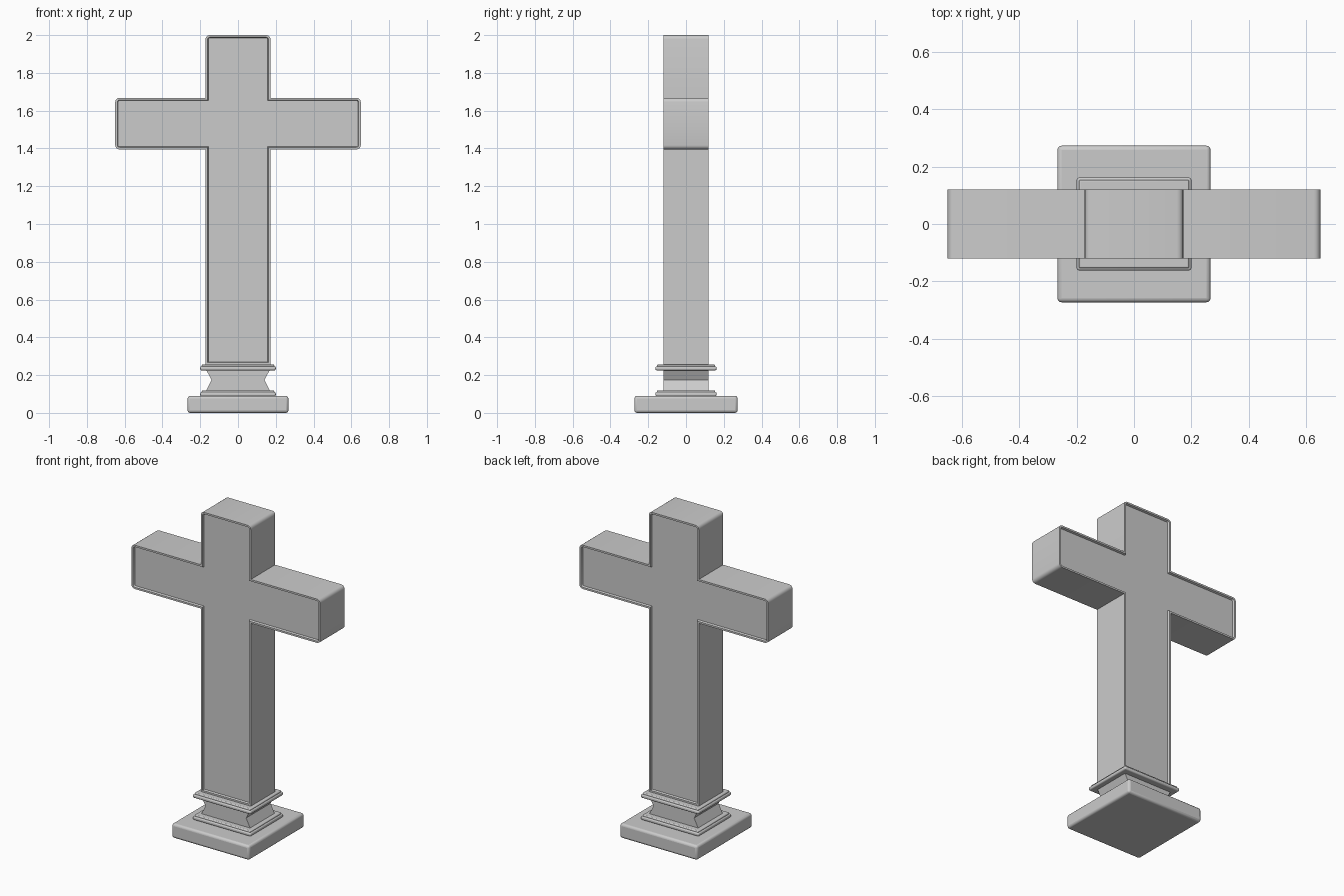
import bpy, bmesh, math
from mathutils import Vector

if "Cube" in bpy.data.objects:
    bpy.data.objects.remove(bpy.data.objects["Cube"])


def finish(name, bm, bevel=0.0, segments=3):
    bmesh.ops.recalc_face_normals(bm, faces=bm.faces[:])
    mesh = bpy.data.meshes.new(name)
    bm.to_mesh(mesh)
    bm.free()
    ob = bpy.data.objects.new(name, mesh)
    bpy.context.collection.objects.link(ob)
    if bevel:
        mod = ob.modifiers.new("Bevel", 'BEVEL')
        mod.width, mod.segments = bevel, segments
        mod.limit_method = 'ANGLE'
    bpy.ops.object.select_all(action='DESELECT')
    ob.select_set(True)
    bpy.context.view_layer.objects.active = ob
    bpy.ops.object.shade_smooth_by_angle(angle=math.radians(35))
    return ob


def extrude_profile(points, half_depth):
    """Profile in the XZ plane, extruded from -y to +y; also returns end caps."""
    bm = bmesh.new()
    front = [bm.verts.new((x, -half_depth, z)) for x, z in points]
    back = [bm.verts.new((x, half_depth, z)) for x, z in points]
    n = len(points)
    caps = [bm.faces.new(front), bm.faces.new(back[::-1])]
    for i in range(n):
        j = (i + 1) % n
        bm.faces.new((front[j], front[i], back[i], back[j]))
    bmesh.ops.recalc_face_normals(bm, faces=bm.faces[:])
    return bm, caps


def round_corner(prev, p, nxt, r, steps=4):
    p = Vector(p)
    a = (Vector(prev) - p).normalized()
    b = (Vector(nxt) - p).normalized()
    c = p + (a + b) * r
    return [tuple(c - b * r * math.cos(t) - a * r * math.sin(t))
            for t in (math.pi / 2 * i / steps for i in range(steps + 1))]


def slab(name, hx, hy, z0, z1, bevel):
    bm, _ = extrude_profile([(-hx, z0), (hx, z0), (hx, z1), (-hx, z1)], hy)
    return finish(name, bm, bevel)


# Cross: outline with rounded outer corners
S, A, Z0, Z1, Z2, Z3 = 0.172, 0.65, 0.255, 1.395, 1.668, 2.0
right = [(S, Z0), (S, Z1), (A, Z1), (A, Z2), (S, Z2), (S, Z3)]
corners = right + [(-x, z) for x, z in reversed(right)]
outline = []
for i, p in enumerate(corners):
    if abs(p[0]) == A or p[1] == Z3:
        outline += round_corner(corners[i - 1], p, corners[(i + 1) % len(corners)], 0.022)
    else:
        outline.append(p)
cross, caps = extrude_profile(outline, 0.12)
# Narrow rim and sunken panel on front and back
for cap in caps:
    bmesh.ops.inset_region(cross, faces=[cap], thickness=0.011, use_even_offset=True)
    bmesh.ops.inset_region(cross, faces=[cap], thickness=0.004, depth=-0.012,
                           use_even_offset=True)
finish("cross", cross)

# Waisted neck under the cross, pinched at the sides
neck = [(0.172, 0.11), (0.14, 0.174), (0.172, 0.235)]
bm, _ = extrude_profile(neck + [(-x, z) for x, z in reversed(neck)], 0.12)
finish("neck", bm)

# Stepped mouldings above and below the neck
for name, z in (("lower_moulding", 0.088), ("upper_moulding", 0.225)):
    slab(name, 0.2, 0.162, z, z + 0.022, 0.008)
    slab(name + "_step", 0.192, 0.154, z + 0.016, z + 0.031, 0.005)

# Foot plate
slab("foot_plate", 0.267, 0.273, 0.0, 0.09, 0.014)
